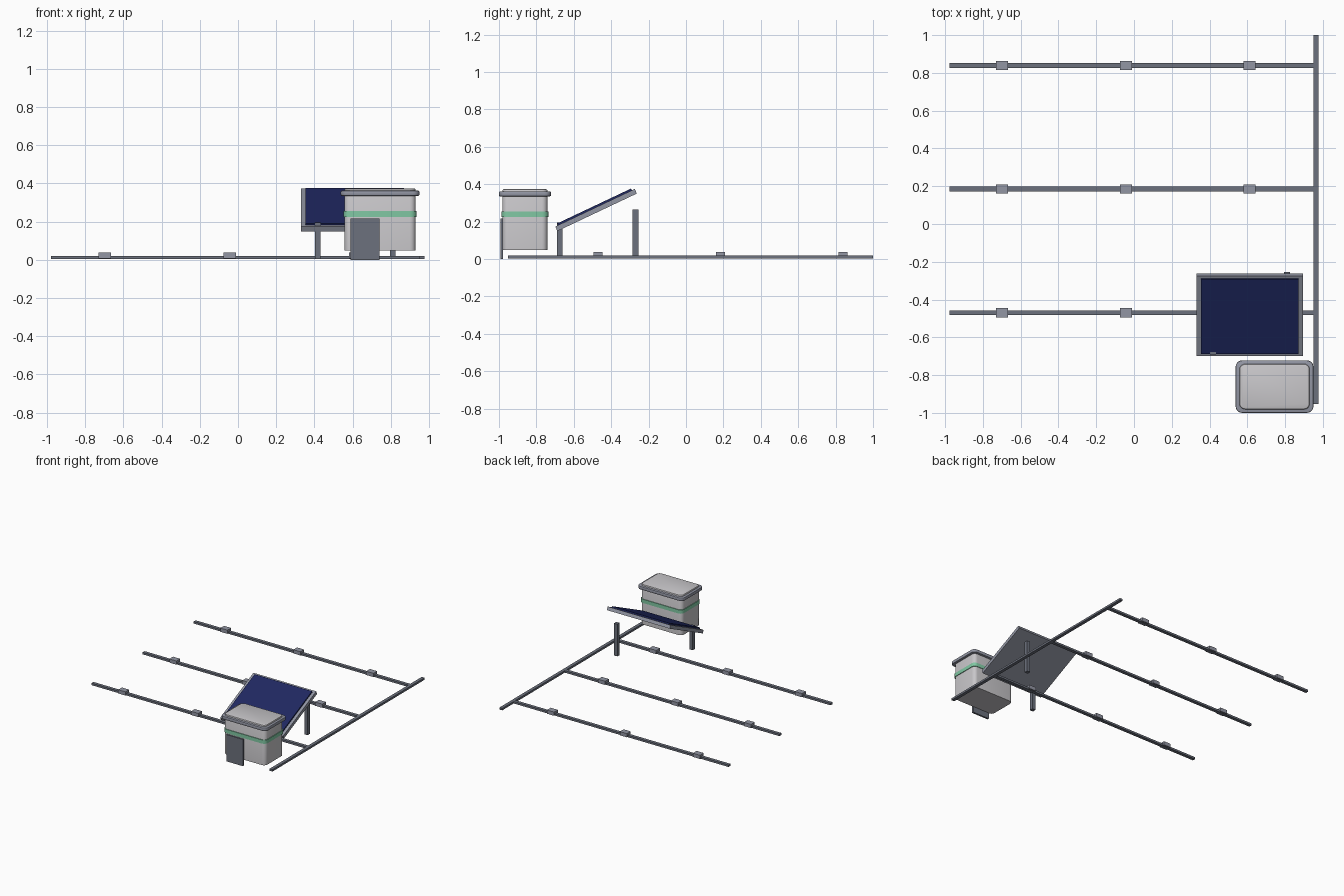
import bpy, bmesh, math
from mathutils import Matrix

cube = bpy.data.objects.get("Cube")
if cube:
    bpy.data.objects.remove(cube, do_unlink=True)


def material(name, rgb):
    m = bpy.data.materials.new(name)
    m.use_nodes = True
    m.diffuse_color = (*rgb, 1)
    m.node_tree.nodes["Principled BSDF"].inputs["Base Color"].default_value = (*rgb, 1)
    return m


dark = material("dark_grey", (0.15, 0.165, 0.205))
mid = material("mid_grey", (0.29, 0.305, 0.37))
light = material("light_grey", (0.58, 0.57, 0.59))
green = material("green", (0.22, 0.58, 0.37))
blue = material("cell_blue", (0.014, 0.021, 0.12))


def box(name, mat, x, y, z, corner=0, edge=0, top_only=False):
    """Box from (min, max) ranges; corner rounds upright edges, edge bevels the rims."""
    bm = bmesh.new()
    bmesh.ops.create_cube(bm, size=1)
    size = [r[1] - r[0] for r in (x, y, z)]
    bmesh.ops.scale(bm, vec=size, verts=bm.verts)
    if corner:
        upright = [e for e in bm.edges if abs(e.verts[0].co.z - e.verts[1].co.z) > 1e-4]
        bmesh.ops.bevel(bm, geom=upright, offset=corner, segments=5, profile=0.5,
                        affect='EDGES')
    if edge:
        rims = [e for e in bm.edges
                if abs(e.verts[0].co.z - e.verts[1].co.z) < 1e-4
                and (e.verts[0].co.z > 0 or not top_only)]
        bmesh.ops.bevel(bm, geom=rims, offset=edge, segments=2, profile=0.5,
                        affect='EDGES')
    mesh = bpy.data.meshes.new(name)
    bm.to_mesh(mesh)
    bm.free()
    mesh.materials.append(mat)
    ob = bpy.data.objects.new(name, mesh)
    ob.location = [(r[0] + r[1]) / 2 for r in (x, y, z)]
    bpy.context.collection.objects.link(ob)
    if corner:
        bpy.ops.object.select_all(action='DESELECT')
        ob.select_set(True)
        bpy.context.view_layer.objects.active = ob
        bpy.ops.object.shade_smooth_by_angle(angle=math.radians(35))
    return ob


def around(centre, half):
    return (centre - half, centre + half)


# Pipes on the ground, with drip emitters along each branch
PIPE_Z = (0.004, 0.02)
box("main_pipe", dark, around(0.963, 0.013), (-0.952, 1.0), PIPE_Z)
for row, y in enumerate((-0.47, 0.185, 0.84), 1):
    box(f"branch_pipe_{row}", dark, (-0.978, 0.963), around(y, 0.013), PIPE_Z)
    for n, x in enumerate((-0.698, -0.043, 0.612), 1):
        box(f"emitter_{row}_{n}", mid, around(x, 0.032), around(y, 0.024), (0.007, 0.037))

# Water tank with lid, rim, coloured band and service door
TX, TY = 0.744, -0.861
box("tank_body", light, around(TX, 0.186), around(TY, 0.12), (0.048, 0.374),
    corner=0.03, edge=0.008, top_only=True)
box("tank_rim", mid, around(TX, 0.206), around(TY, 0.139), (0.335, 0.362),
    corner=0.035, edge=0.006)
box("tank_band", green, around(TX, 0.191), around(TY, 0.125), (0.225, 0.255), corner=0.033)
box("service_door", dark, (0.59, 0.74), (-0.993, -0.978), (0.0, 0.217))

# Solar panel: tilted frame carrying a thin cell sheet
tilt = Matrix.Translation((0.6125, -0.481, 0.262)) @ Matrix.Rotation(math.radians(25.3), 4, 'X')
frame = box("panel_frame", mid, around(0, 0.282), around(0, 0.235), around(0, 0.0135))
cells = box("panel_cells", blue, around(0, 0.258), around(0, 0.218), (0.012, 0.024))
for part in (frame, cells):
    part.matrix_world = tilt @ Matrix.Translation(part.location)

# Panel posts
box("front_post", dark, around(0.418, 0.015), around(-0.676, 0.015), (0.004, 0.195))
box("back_post", dark, around(0.81, 0.015), around(-0.27, 0.015), (0.004, 0.265))
